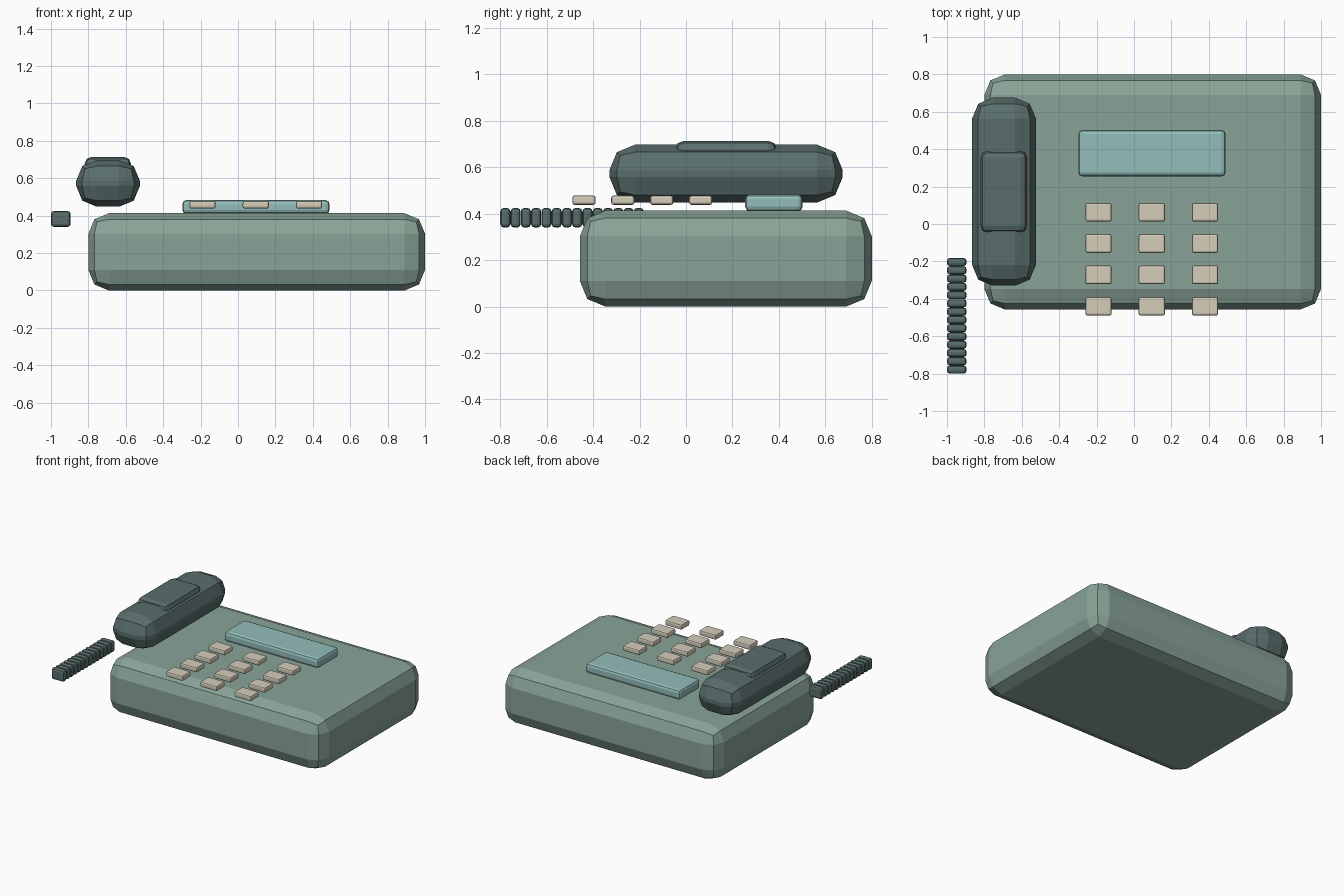
import bpy, bmesh
from mathutils import Matrix, Vector

if "Cube" in bpy.data.objects:
    bpy.data.objects.remove(bpy.data.objects["Cube"])


def material(name, rgb):
    m = bpy.data.materials.new(name)
    m.diffuse_color = (*rgb, 1)
    m.use_nodes = True
    m.node_tree.nodes["Principled BSDF"].inputs["Base Color"].default_value = m.diffuse_color
    return m


GREEN = material("sage", (0.25, 0.37, 0.31))
DARK = material("dark_teal", (0.10, 0.155, 0.15))
GLASS = material("pale_aqua", (0.29, 0.51, 0.49))
CREAM = material("cream", (0.66, 0.61, 0.50))


def rounded_box(name, lo, hi, bevel, mat):
    """Flat-shaded box between two corners with two-step bevelled edges."""
    lo, hi = Vector(lo), Vector(hi)
    bm = bmesh.new()
    bmesh.ops.create_cube(bm, size=1, matrix=Matrix.Diagonal((*(hi - lo), 1)))
    bmesh.ops.bevel(bm, geom=bm.edges[:], offset=bevel, segments=2,
                    profile=0.5, affect='EDGES', clamp_overlap=True)
    mesh = bpy.data.meshes.new(name)
    bm.to_mesh(mesh)
    bm.free()
    mesh.materials.append(mat)
    ob = bpy.data.objects.new(name, mesh)
    ob.location = (lo + hi) / 2
    bpy.context.collection.objects.link(ob)
    return ob


# Body
rounded_box("base", (-0.80, -0.457, 0), (1.0, 0.80, 0.413), 0.11, GREEN)

# Handset with raised grip
rounded_box("handset", (-0.865, -0.33, 0.448), (-0.525, 0.675, 0.697), 0.11, DARK)
rounded_box("handset_grip", (-0.82, -0.046, 0.635), (-0.572, 0.391, 0.714), 0.036, DARK)

# Display
rounded_box("display", (-0.297, 0.255, 0.41), (0.489, 0.502, 0.483), 0.02, GLASS)

# Keypad: four rows of three
for row in range(4):
    for col in range(3):
        x, y = -0.19 + 0.285 * col, 0.063 - 0.1675 * row
        rounded_box(f"key_{row}_{col}", (x - 0.07, y - 0.05, 0.438),
                    (x + 0.07, y + 0.05, 0.478), 0.01, CREAM)

# Coiled cord: row of small rounded links
for i in range(14):
    y = -0.778 + 0.0442 * i
    rounded_box(f"cord_link_{i}", (-1.0, y - 0.022, 0.34),
                (-0.895, y + 0.022, 0.425), 0.016, DARK)
